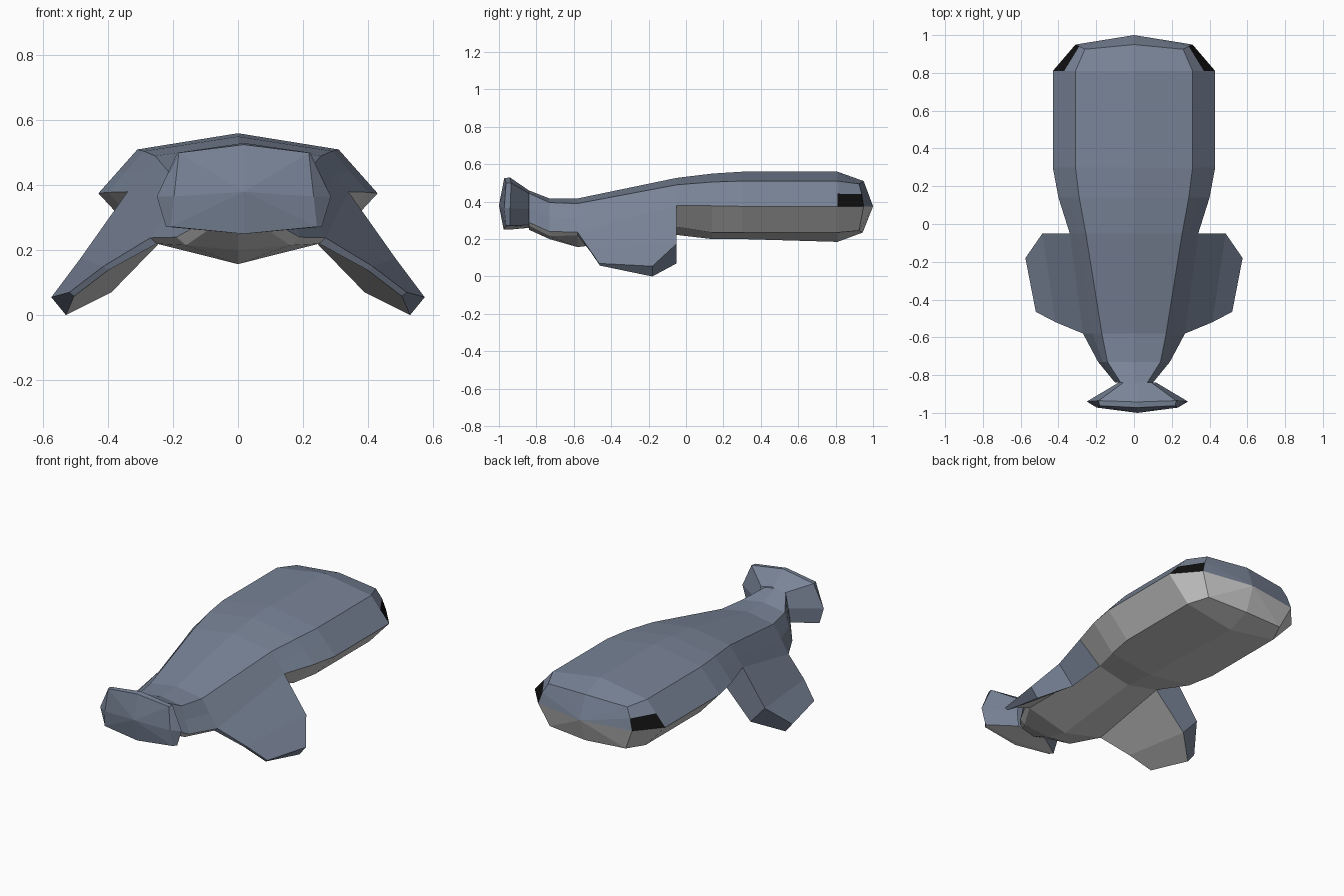
import bpy


def material(name, color):
    m = bpy.data.materials.new(name)
    m.diffuse_color = (*color, 1)
    return m


MATS = [material("slate_back", (0.19, 0.23, 0.31)),
        material("pale_belly", (0.58, 0.57, 0.56)),
        material("black_eye", (0.005, 0.005, 0.005))]


def build(name, verts, faces, mats, x=0.0):
    """Half mesh on the +x side, mirrored across its own origin."""
    me = bpy.data.meshes.new(name)
    me.from_pydata(verts, [], faces)
    for m in MATS:
        me.materials.append(m)
    for p, i in zip(me.polygons, mats):
        p.material_index = i
    ob = bpy.data.objects.new(name, me)
    bpy.context.collection.objects.link(ob)
    ob.location.x = x
    mod = ob.modifiers.new("mirror", 'MIRROR')
    mod.use_clip = True
    mod.merge_threshold = 0.001
    return ob


def loft(rings, mat_of, skip=()):
    """Join half rings (top to bottom) running along +y."""
    n = len(rings[0])
    verts = [p for r in rings for p in r]
    faces, mats = [], []
    for i in range(len(rings) - 1):
        for j in range(n - 1):
            if (i, j) in skip:
                continue
            a = i * n + j
            faces.append((a, a + 1, a + n + 1, a + n))
            mats.append(mat_of(i, j))
    return verts, faces, mats


# Body: y, top z, shoulder (x, z), side (x, z), belly edge (x, z), bottom z
sections = [
    (-0.84, 0.46, 0.07, 0.445, 0.10, 0.29, 0.08, 0.27, 0.25),
    (-0.73, 0.417, 0.14, 0.395, 0.19, 0.24, 0.16, 0.215, 0.20),
    (-0.58, 0.417, 0.17, 0.39, 0.27, 0.238, 0.25, 0.22, 0.157),
    (-0.05, 0.527, 0.255, 0.49, 0.34, 0.38, 0.20, 0.265, 0.222),
    (0.14, 0.55, 0.29, 0.505, 0.40, 0.378, 0.27, 0.235, 0.20),
    (0.30, 0.56, 0.31, 0.51, 0.43, 0.375, 0.30, 0.235, 0.20),
    (0.81, 0.56, 0.31, 0.51, 0.43, 0.375, 0.30, 0.235, 0.185),
]
rings = []
for y, t, cx, cz, sx, sz, bx, bz, b in sections:
    rings.append([(0, y, t), (cx, y, cz), ((cx + sx) / 2, y, (cz + sz) / 2),
                  (sx, y, sz), (bx, y, bz), (0, y, b)])
# Rounded snout
rings.append([(0, 0.95, 0.51), (0.26, 0.925, 0.495), (0.29, 0.94, 0.44),
              (0.31, 0.95, 0.375), (0.25, 0.925, 0.245), (0, 0.945, 0.235)])


def body_mat(i, j):
    if i == 6 and j == 2:
        return 2
    return 1 if j >= 3 else 0


v, f, m = loft(rings, body_mat, skip={(2, 3)})
tip, last = len(v), len(v) - 6
v.append((0, 1.0, 0.375))
for j in range(5):
    f.append((last + j, last + j + 1, tip))
    m.append(1 if j >= 3 else 0)
build("body", v, f, m)

# Flippers: outline of upper and lower skins, root front round to root rear
upper = [(0.27, -0.58, 0.238), (0.415, -0.52, 0.15), (0.52, -0.465, 0.07),
         (0.575, -0.18, 0.055), (0.485, -0.05, 0.175), (0.34, -0.05, 0.38)]
lower = [(0.25, -0.58, 0.22), (0.40, -0.515, 0.138), (0.505, -0.46, 0.058),
         (0.53, -0.18, 0.0), (0.39, -0.05, 0.07), (0.20, -0.05, 0.265)]
f = [(0, 1, 4, 5), (1, 2, 3, 4), (11, 10, 7, 6), (10, 9, 8, 7)]
f += [(6 + i, 7 + i, i + 1, i) for i in range(5)]
build("flippers", upper + lower, f, [0, 0, 1, 1] + [0] * 5)

# Tail fluke: blunt end face, flared rim, narrow neck
fluke = [
    [(0, -1.0, 0.38)] * 5,
    [(0, -0.972, 0.525), (0.20, -0.962, 0.50), (0.215, -0.972, 0.365),
     (0.225, -0.962, 0.272), (0, -0.975, 0.25)],
    [(0, -0.942, 0.53), (0.205, -0.935, 0.50), (0.268, -0.94, 0.365),
     (0.24, -0.94, 0.272), (0, -0.95, 0.25)],
    [(0, -0.84, 0.46), (0.075, -0.84, 0.445), (0.10, -0.84, 0.36),
     (0.09, -0.84, 0.275), (0, -0.84, 0.26)],
]
v, f, m = loft(fluke, lambda i, j: 1 if j == 3 and i > 0 else 0)
# End face fan shares one centre point
f = [(0, *q[2:]) if max(q[:2]) < 5 else q for q in f]
build("tail_fluke", v, f, m, x=0.018)
